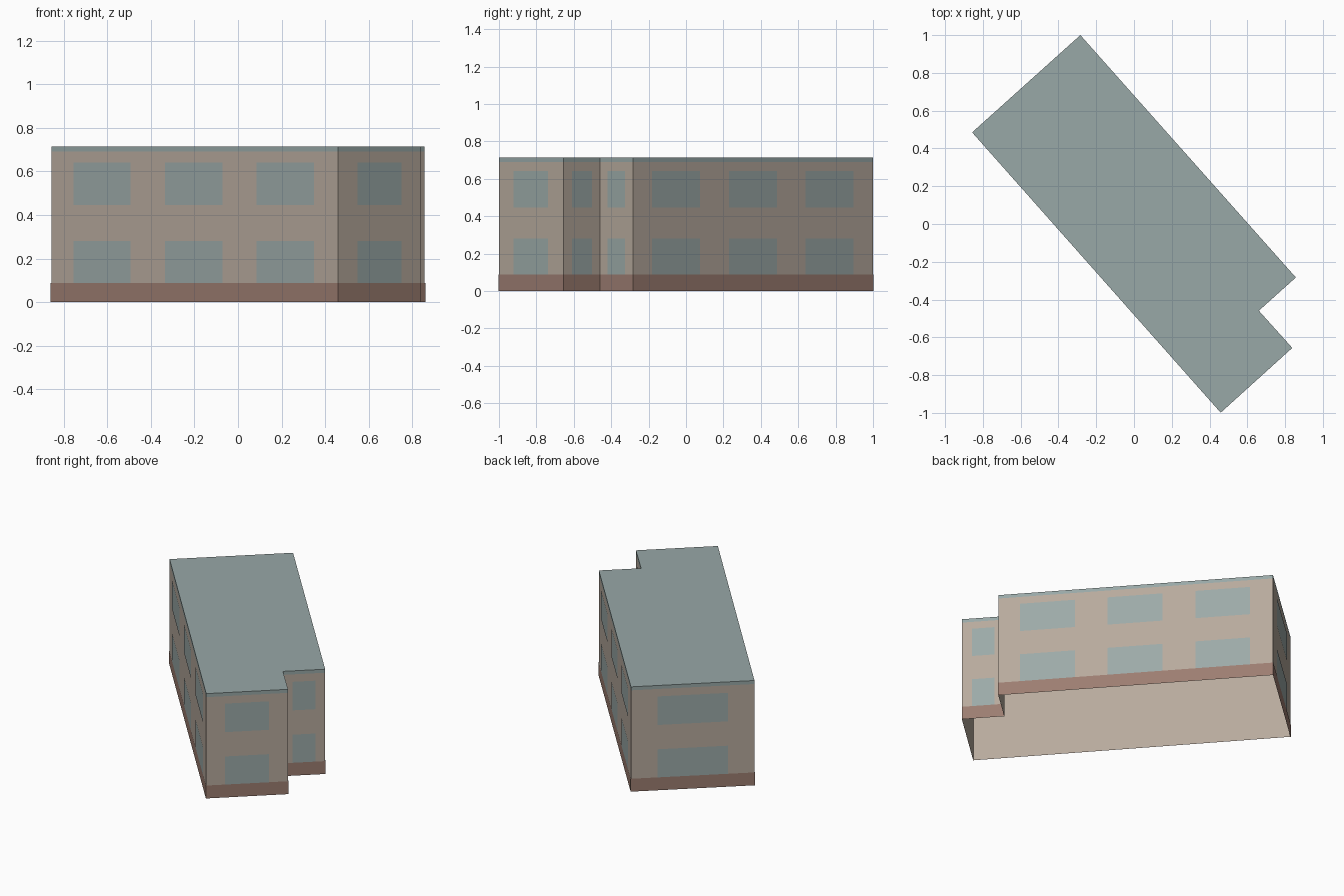
import bpy
import bmesh
from mathutils import Vector

cube = bpy.data.objects.get("Cube")
if cube:
    bpy.data.objects.remove(cube, do_unlink=True)


def srgb(r, g, b):
    return tuple(((c / 255 + 0.055) / 1.055) ** 2.4 for c in (r, g, b)) + (1.0,)


def material(name, color):
    mat = bpy.data.materials.new(name)
    mat.use_nodes = True
    mat.diffuse_color = color
    mat.node_tree.nodes["Principled BSDF"].inputs["Base Color"].default_value = color
    return mat


WALL = material("warm beige wall", srgb(183, 170, 157))
BRICK = material("red brown plinth", srgb(156, 125, 113))
GLASS = material("grey blue glass", srgb(156, 170, 168))
ROOF = material("grey green roof", srgb(152, 168, 167))

# Footprint corners, counter-clockwise, each with the window spans (as
# fractions) of the wall that runs to the next corner
LONG = [(0.078, 0.278), (0.398, 0.598), (0.717, 0.917)]
SINGLE = [(0.23, 0.768)]
FOOTPRINT = [
    ((-0.857, 0.485), LONG),              # long front wall
    ((0.459, -0.999), SINGLE),            # short end wall
    ((0.838, -0.656), SINGLE),            # notch side
    ((0.661, -0.459), SINGLE),            # notch end
    ((0.857, -0.283), LONG),              # long back wall
    ((-0.284, 1.0), [(0.216, 0.784)]),    # far end wall
]
CORNERS = [Vector(c) for c, _ in FOOTPRINT]
PLINTH_TOP, TRIM_BOTTOM, TOP = 0.088, 0.691, 0.715
STOREYS = [(PLINTH_TOP, 0.28), (0.446, 0.641)]
PLATE = 0.002


def outward(i):
    """Outward direction of wall i."""
    d = (CORNERS[(i + 1) % len(CORNERS)] - CORNERS[i]).normalized()
    return Vector((d.y, -d.x))


def outline(gap):
    """Footprint grown outward by gap, with mitred corners."""
    grown = []
    for i, c in enumerate(CORNERS):
        m, n = outward(i - 1), outward(i)
        grown.append(c + (m + n) * gap / (1 + m.dot(n)))
    return grown


def finish(name, bm, mat):
    mesh = bpy.data.meshes.new(name)
    bm.to_mesh(mesh)
    bm.free()
    mesh.materials.append(mat)
    bpy.context.collection.objects.link(bpy.data.objects.new(name, mesh))


def band(name, mat, z0, z1, gap=0.0, cap=False):
    """Strip around the building, open below, optionally closed on top."""
    bm = bmesh.new()
    ring = outline(gap)
    low = [bm.verts.new((*p, z0)) for p in ring]
    high = [bm.verts.new((*p, z1)) for p in ring]
    for i in range(len(ring)):
        j = (i + 1) % len(ring)
        bm.faces.new((low[i], low[j], high[j], high[i]))
    if cap:
        bm.faces.new(high)
    finish(name, bm, mat)


def windows():
    """Thin panes laid on every wall, two storeys high."""
    bm = bmesh.new()
    for i, (_, spans) in enumerate(FOOTPRINT):
        shift = outward(i) * PLATE
        a, b = CORNERS[i] + shift, CORNERS[(i + 1) % len(CORNERS)] + shift
        for u0, u1 in spans:
            p, q = a.lerp(b, u0), a.lerp(b, u1)
            for z0, z1 in STOREYS:
                bm.faces.new([bm.verts.new(co) for co in
                              ((*p, z0), (*q, z0), (*q, z1), (*p, z1))])
    finish("windows", bm, GLASS)


# Hollow shell of walls, open underneath
band("walls", WALL, 0, TRIM_BOTTOM)
# Brick base facing
band("plinth", BRICK, 0, PLINTH_TOP, gap=PLATE)
# Panes
windows()
# Flat roof with its edge trim
band("roof", ROOF, TRIM_BOTTOM, TOP, cap=True)
